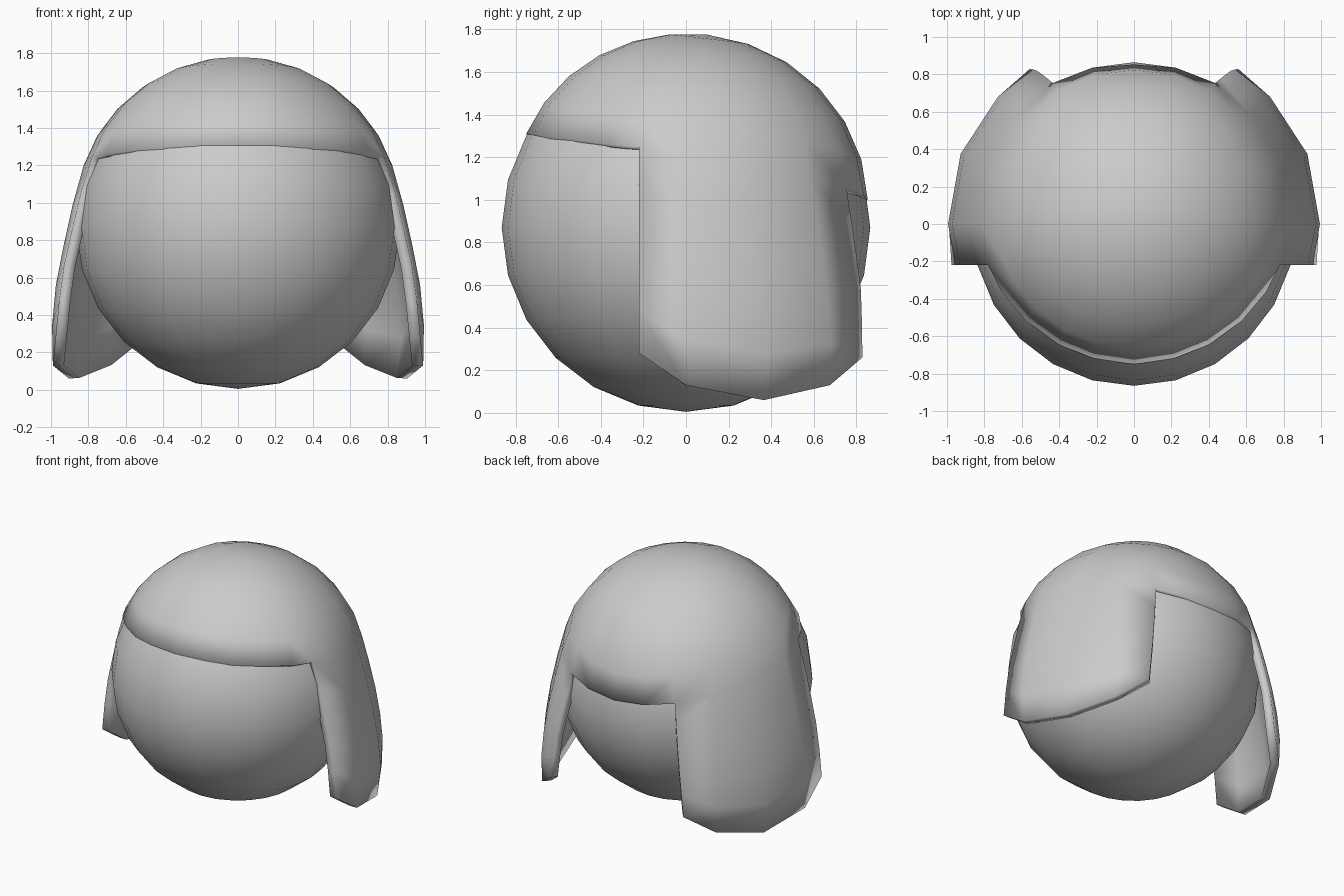
import bpy, bmesh, math
from mathutils import Vector

if "Cube" in bpy.data.objects:
    bpy.data.objects.remove(bpy.data.objects["Cube"], do_unlink=True)

CENTRE = Vector((0, 0, 0.87))
grey = bpy.data.materials.new("plain grey")
grey.use_nodes = True
colour = (0.6, 0.6, 0.6, 1)
grey.diffuse_color = colour
grey.node_tree.nodes["Principled BSDF"].inputs["Base Color"].default_value = colour


def finish(obj, angle):
    obj.data.materials.append(grey)
    bpy.ops.object.select_all(action="DESELECT")
    obj.select_set(True)
    bpy.context.view_layer.objects.active = obj
    bpy.ops.object.shade_smooth_by_angle(angle=math.radians(angle))


def flap_radius(z):
    """Horizontal radius of the flared flap at a height."""
    profile = [(0.0, 0.96), (0.13, 0.99), (0.28, 1.0), (0.6, 0.97),
               (0.92, 0.9), (1.05, 0.87), (1.25, 0.81)]
    for (z0, r0), (z1, r1) in zip(profile, profile[1:]):
        if z <= z1:
            return r0 + (r1 - r0) * (z - z0) / (z1 - z0)
    return profile[-1][1]


def polar(angle, radius, z):
    return Vector((radius * math.cos(angle), radius * math.sin(angle), z))


# Head: a plain ball
bpy.ops.mesh.primitive_uv_sphere_add(segments=24, ring_count=12, radius=0.865, location=CENTRE)
head = bpy.context.object
head.name = "head"
finish(head, 40)

# Helmet rim, front to back: angle, horizontal radius, height
rim = [(-90, 0.75, 1.31), (-73, 0.75, 1.305), (-58, 0.76, 1.29), (-42, 0.775, 1.28),
       (-27, 0.795, 1.26), (-15.8, 0.81, 1.25), (0, 0.825, 1.2), (22, 0.84, 1.15),
       (43, 0.855, 1.1), (60, 0.87, 1.05), (75, 0.865, 1.02), (90, 0.853, 1.0)]
FIRST, LAST = 5, 9
flap_bottoms = [0.28, 0.13, 0.06, 0.13, 0.26]
DOME_ROWS, FLAP_ROWS = 6, 5

bm = bmesh.new()
pole_dir = Vector((0, 0.1, 0.905))
pole = bm.verts.new(CENTRE + pole_dir)
columns = []
for i, (deg, radius, height) in enumerate(rim):
    angle = math.radians(deg)
    target = polar(angle, radius, height) - CENTRE
    start, end = pole_dir.normalized(), target.normalized()
    sweep = start.angle(end)
    column = [pole]
    # Dome rows fan out from the crown to the rim
    for row in range(1, DOME_ROWS + 1):
        t = row / DOME_ROWS
        d = (start * math.sin((1 - t) * sweep) + end * math.sin(t * sweep)) / math.sin(sweep)
        reach = 0.91 + (target.length - 0.91) * t ** 3
        column.append(bm.verts.new(CENTRE + d * reach))
    # Flap rows carry on down the side
    if FIRST <= i <= LAST:
        bottom = flap_bottoms[i - FIRST]
        for row in range(1, FLAP_ROWS + 1):
            t = row / FLAP_ROWS
            z = height + (bottom - height) * t
            r = flap_radius(z)
            a = angle
            if i == FIRST:
                a = math.asin(-0.22 / r)
            elif i == LAST:
                a = math.radians(deg - 4 * t)
            column.append(bm.verts.new(polar(a, r, z)))
    columns.append(column)

for left, right in zip(columns, columns[1:]):
    bm.faces.new((pole, left[1], right[1]))
    for k in range(1, min(len(left), len(right)) - 1):
        bm.faces.new((left[k], left[k + 1], right[k + 1], right[k]))

mesh = bpy.data.meshes.new("helmet")
bm.to_mesh(mesh)
bm.free()
helmet = bpy.data.objects.new("helmet", mesh)
bpy.context.collection.objects.link(helmet)
mirror = helmet.modifiers.new("mirror", "MIRROR")
mirror.use_clip = True
shell = helmet.modifiers.new("shell", "SOLIDIFY")
shell.thickness = 0.06
shell.offset = -1
finish(helmet, 35)
